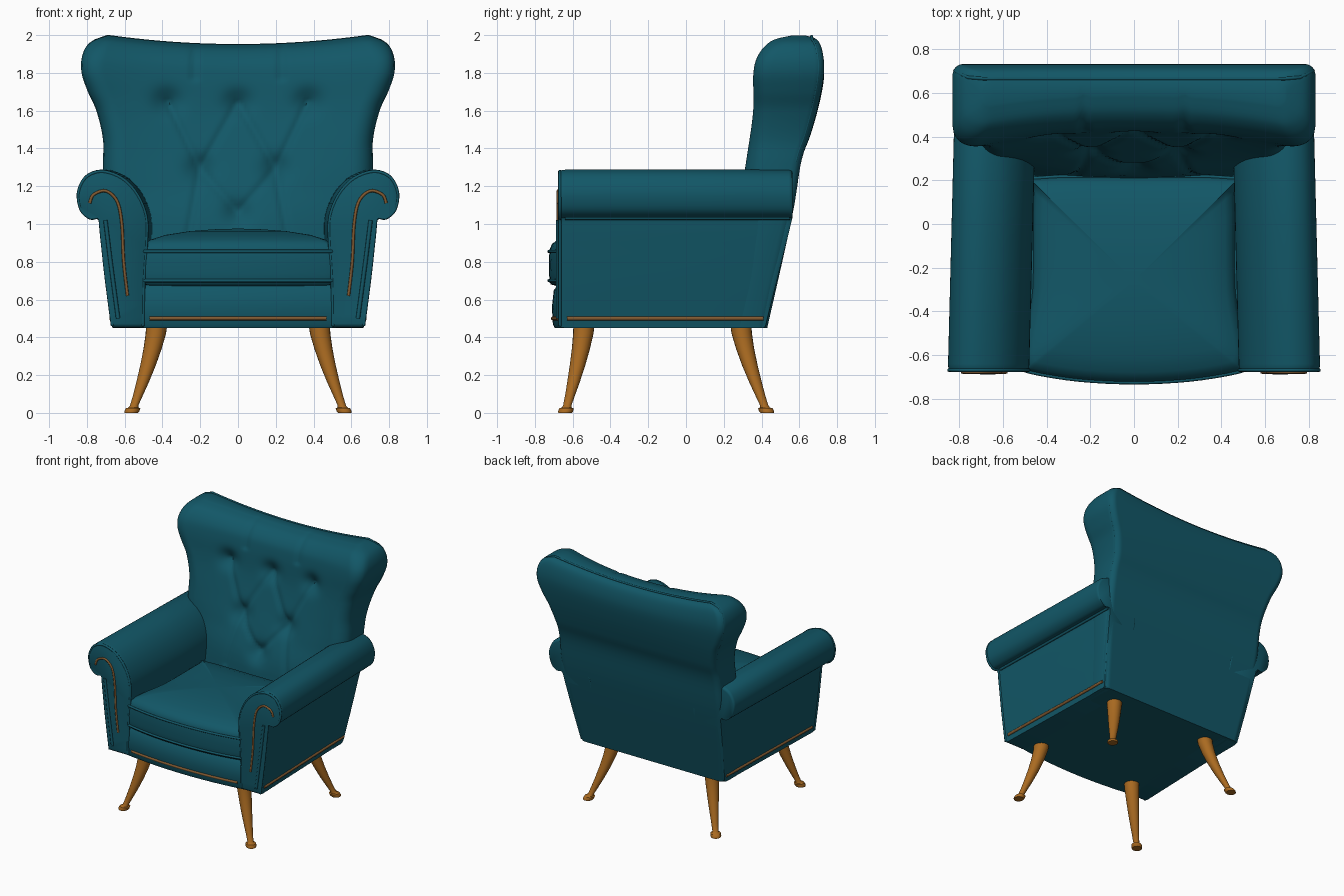
import bpy, bmesh, math
from mathutils import Vector

if "Cube" in bpy.data.objects:
    bpy.data.objects.remove(bpy.data.objects["Cube"])


def material(name, rgb):
    m = bpy.data.materials.new(name)
    m.diffuse_color = (*rgb, 1)
    m.use_nodes = True
    m.node_tree.nodes["Principled BSDF"].inputs["Base Color"].default_value = m.diffuse_color
    return m


TEAL = material("teal leather", (0.006, 0.095, 0.135))
WOOD = material("honey wood", (0.40, 0.145, 0.015))
TRIM = material("brass brown trim", (0.22, 0.10, 0.03))


def finish(name, bm, mat, angle=40):
    bmesh.ops.recalc_face_normals(bm, faces=bm.faces)
    me = bpy.data.meshes.new(name)
    bm.to_mesh(me)
    bm.free()
    me.materials.append(mat)
    ob = bpy.data.objects.new(name, me)
    bpy.context.collection.objects.link(ob)
    bpy.ops.object.select_all(action='DESELECT')
    ob.select_set(True)
    bpy.context.view_layer.objects.active = ob
    bpy.ops.object.shade_smooth_by_angle(angle=math.radians(angle))
    return ob


def spline(pts, n=5, closed=False):
    """Catmull-Rom points through the given ones."""
    p = [Vector(q) for q in pts]
    k = len(p)
    get = (lambda i: p[i % k]) if closed else (lambda i: p[max(0, min(k - 1, i))])
    out = []
    for i in range(k if closed else k - 1):
        a, b, c, d = (get(i + j) for j in (-1, 0, 1, 2))
        for s in range(n):
            t = s / n
            out.append(0.5 * (2 * b + (c - a) * t + (2 * a - 5 * b + 4 * c - d) * t * t
                              + (3 * b - a - 3 * c + d) * t ** 3))
    return out if closed else out + [p[-1]]


def loft(name, rings, mat, angle=40):
    bm = bmesh.new()
    vs = [[bm.verts.new(c) for c in r] for r in rings]
    n = len(vs[0])
    for a, b in zip(vs, vs[1:]):
        for i in range(n):
            bm.faces.new((a[i], a[(i + 1) % n], b[(i + 1) % n], b[i]))
    bm.faces.new(vs[0])
    bm.faces.new(vs[-1])
    return finish(name, bm, mat, angle)


def tube(name, pts, radius, mat, closed=False):
    cu = bpy.data.curves.new(name, 'CURVE')
    cu.dimensions = '3D'
    cu.bevel_depth, cu.bevel_resolution = radius, 2
    cu.use_fill_caps = True
    sp = cu.splines.new('POLY')
    sp.points.add(len(pts) - 1)
    for q, c in zip(sp.points, pts):
        q.co = (*c, 1)
    sp.use_cyclic_u = closed
    cu.materials.append(mat)
    ob = bpy.data.objects.new(name, cu)
    bpy.context.collection.objects.link(ob)
    bpy.ops.object.select_all(action='DESELECT')
    ob.select_set(True)
    bpy.context.view_layer.objects.active = ob
    bpy.ops.object.convert(target='MESH')


def lookup(table, z):
    """Smooth height table: rows of (z, value)."""
    for (z0, a), (z1, b) in zip(table, table[1:]):
        if z <= z1:
            return a + (b - a) * max(0, z - z0) / (z1 - z0)
    return table[-1][1]


def table(pts):
    return [tuple(v) for v in spline(pts, 6)]


# Backrest: front and back sheets sewn together, with tufting
WIDTH = table([(.45, .64), (1.03, .71), (1.3, .715), (1.45, .715), (1.6, .75), (1.7, .795),
               (1.8, .828), (1.89, .825), (1.96, .785), (2.0, .69)])
REAR = table([(.45, .43), (1.03, .56), (1.33, .61), (1.48, .66), (1.65, .705), (1.8, .73),
              (1.9, .725), (1.97, .70), (2.0, .65)])
MID = table([(.45, .2), (.95, .22), (1.2, .29), (1.4, .35), (1.6, .40), (1.8, .425),
             (1.9, .45), (1.97, .51), (2.0, .59)])
EDGE = table([(.45, .2), (.95, .30), (1.3, .31), (1.6, .335), (1.8, .33), (1.9, .36),
              (1.97, .43), (2.0, .54)])
BUTTONS = [(.37, 1.66), (0, 1.66), (.2, 1.29), (0, 1.06)]
CREASES = [((.37, 1.66), (.2, 1.29)), ((.2, 1.29), (.27, .9)), ((.23, 2.1), (.23, 1.8)),
           ((0, 1.66), (.2, 1.29)), ((.2, 1.29), (0, 1.06))]


def tuft(x, z):
    p = Vector((abs(x), z))
    d = sum(.045 * math.exp(-((p - Vector(b)).length / .07) ** 2) for b in BUTTONS)
    near = 9
    for a, b in CREASES:
        a, b = Vector(a), Vector(b)
        t = max(0, min(1, (p - a).dot(b - a) / (b - a).length_squared))
        near = min(near, (p - a - (b - a) * t).length)
    return d + .014 * math.exp(-(near / .018) ** 2)


def corner(u, w, r):
    s = max(0, (abs(u) * w - (w - r)) / r)
    return r * (1 - math.sqrt(max(0, 1 - s * s)))


bm = bmesh.new()
NU, NV = 110, 90
front, back = [], []
for j in range(NV + 1):
    z = .45 + 1.55 * (1 - (1 - j / NV) ** 1.35)
    w, yb, ym, ye = (lookup(t, z) for t in (WIDTH, REAR, MID, EDGE))
    fr, br = [], []
    for i in range(NU + 1):
        a = 2 * i / NU - 1
        u = .4 * a + .6 * math.sin(a * math.pi / 2)
        x = u * w
        blend = max(0, (z - 1.3) / .7) ** 1.5
        zz = z - .05 * max(0, 1 - (x / .7) ** 2) * blend
        r = min(.12, .4 * (yb - ye))
        yf = ym + (ye - ym) * abs(u) ** 2.4 + corner(u, w, r) + tuft(x, z)
        fr.append(bm.verts.new((x, min(yf, yb - .01), zz)))
        br.append(bm.verts.new((x, yb - corner(u, w, min(.05, r)), zz)))
    front.append(fr)
    back.append(br)
for j in range(NV):
    for s in (front, back):
        for i in range(NU):
            bm.faces.new((s[j][i], s[j][i + 1], s[j + 1][i + 1], s[j + 1][i]))
    for i in (0, NU):
        bm.faces.new((front[j][i], back[j][i], back[j + 1][i], front[j + 1][i]))
for j in (0, NV):
    for i in range(NU):
        bm.faces.new((front[j][i], front[j][i + 1], back[j][i + 1], back[j][i]))
finish("backrest", bm, TEAL, 50)

# Piping around the rear edge of the backrest
half = []
for k in range(30):
    z = 1.33 + .64 * k / 29
    half.append((lookup(WIDTH, z) - .012, lookup(REAR, z) - .03, z))
top = [(.69 - 1.38 * k / 20, .665, 1.995 - .05 * (1 - ((.69 - 1.38 * k / 20) / .7) ** 2))
       for k in range(21)]
tube("backrest_piping", half + top + [(-x, y, z) for x, y, z in reversed(half)], .008, TEAL)

# Arms: scroll profile swept front to back, rear end following the sloping back
ARM = spline([(.50, .45), (.495, .7), (.48, .93), (.485, 1.05), (.53, 1.16), (.60, 1.24),
              (.68, 1.28), (.75, 1.285), (.815, 1.25), (.85, 1.17), (.835, 1.08), (.785, 1.035),
              (.737, 1.035), (.725, .95), (.70, .72), (.665, .45)], 4)


def arm_ring(sx, t, scale, push):
    ring = []
    for x, z in ARM:
        end = min(.565, .425 + .235 * (z - .45))
        y = -.65 + (end - .02 + .65) * t + push
        x, z = .64 + (x - .64) * scale, .9 + (z - .9) * scale
        ring.append((sx * (x - .03 * t), y, max(z, .45)))
    return ring


for sx, side in ((1, "right"), (-1, "left")):
    rings = [arm_ring(sx, *a) for a in ((0, .95, -.026), (0, .975, -.022), (0, .993, -.01),
                                        (0, 1, .01), (.5, 1, 0), (1, 1, 0), (1, .985, .015),
                                        (1, .95, .02))]
    loft(f"{side}_arm", rings, TEAL, 50)
    # Welt and nail trim on the arm front and along the lower side
    tube(f"{side}_arm_welt", [(x, y + .004, z) for x, y, z in rings[1]], .009, TEAL)
    scroll = spline([(.785, 1.11), (.765, 1.155), (.70, 1.175), (.64, 1.12), (.615, 1.0),
                     (.605, .8), (.585, .62)], 6)
    tube(f"{side}_arm_front_trim", [(sx * x, -.677, z) for x, z in scroll], .008, TRIM)
    outer = [(.722, 1.02), (.695, .8), (.655, .5)]
    tube(f"{side}_arm_front_welt", [(sx * (x - .02), -.677, z) for x, z in outer], .011, TEAL)
    tube(f"{side}_side_trim", [(sx * .671, -.63, .5), (sx * .643, .41, .5)], .011, TRIM)
    tube(f"{side}_roll_seam", [(sx * .738, -.64, 1.032), (sx * .71, .55, 1.032)], .01, TEAL)

# Seat base with bowed front rail
bow = [(-.52 + 1.04 * k / 20, -.705 + .04 * ((-.52 + 1.04 * k / 20) / .52) ** 2)
       for k in range(21)]
base = bow + [(.5, .3), (-.5, .3)]
loft("seat_base", [[(x, y + d if y < 0 else y, z) for x, y in base] for d, z in
                   ((.01, .45), (0, .47), (-.005, .56), (.005, .65), (.03, .68))], TEAL)
tube("front_trim", [(x, y - .001, .5) for x, y in bow[1:-1]], .01, TRIM)

# Seat cushion: domed top, bowed front
outline = spline([(-.44, .21), (0, .215), (.44, .21), (.462, .15), (.467, -.3), (.51, -.57),
                  (.505, -.655), (.46, -.68), (.25, -.713), (0, -.725), (-.25, -.713),
                  (-.46, -.68), (-.505, -.655), (-.51, -.57), (-.467, -.3), (-.462, .15)], 4, True)


def cushion_ring(s, z):
    return [(x * s, -.26 + (y + .26) * s, z) for x, y in outline]


loft("seat_cushion", [cushion_ring(s, z) for s, z in (
    (.9, .67), (.98, .68), (.995, .70), (1, .74), (1.003, .78), (1, .83), (.99, .87), (.965, .895),
    (.9, .917), (.75, .942), (.5, .962), (.25, .972), (.05, .975))], TEAL, 60)
for z, label in ((.70, "lower"), (.855, "upper")):
    tube(f"cushion_{label}_piping", cushion_ring(1.0, z), .009, TEAL, True)

# Splayed, tapering legs with small round feet
for sx, side in ((1, "right"), (-1, "left")):
    for y0, y1, row in ((-.54, -.64, "front"), (.29, .43, "back")):
        rings = []
        for z, r in ((.47, .056), (.42, .054), (.34, .048), (.25, .041), (.16, .033), (.09, .026),
                     (.04, .022), (.028, .026), (.025, .038), (.008, .040), (0, .036)):
            t = max(0, (.46 - z) / .46) ** 1.35
            cx, cy = .43 + .135 * t, y0 + (y1 - y0) * t
            rings.append([(sx * (cx + r * math.cos(k * math.pi / 10)),
                           cy + r * math.sin(k * math.pi / 10), z) for k in range(20)])
        loft(f"{row}_{side}_leg", rings, WOOD, 45)
